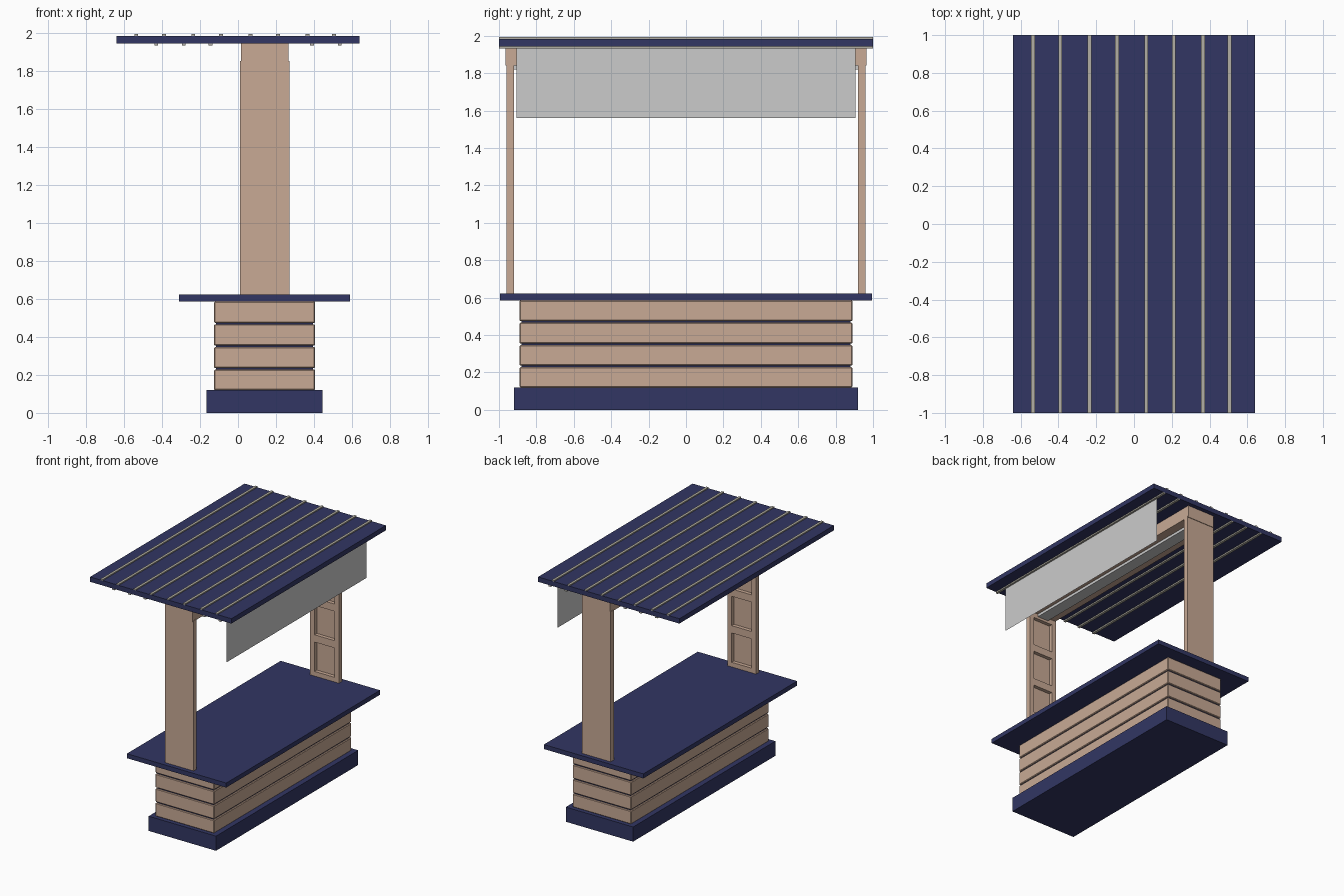
import bpy, bmesh
from mathutils import Vector

if "Cube" in bpy.data.objects:
    bpy.data.objects.remove(bpy.data.objects["Cube"])


def material(name, rgb):
    m = bpy.data.materials.new(name)
    m.diffuse_color = (*rgb, 1)
    m.use_nodes = True
    m.node_tree.nodes["Principled BSDF"].inputs["Base Color"].default_value = m.diffuse_color
    return m


NAVY = material("navy_paint", (0.032, 0.037, 0.125))
WOOD = material("light_wood", (0.58, 0.40, 0.30))
TRIM = material("pale_trim", (0.45, 0.43, 0.37))


def finish(bm, name, mat):
    bmesh.ops.recalc_face_normals(bm, faces=bm.faces)
    me = bpy.data.meshes.new(name)
    bm.to_mesh(me)
    bm.free()
    ob = bpy.data.objects.new(name, me)
    bpy.context.collection.objects.link(ob)
    if mat:
        me.materials.append(mat)
    return ob


def box_mesh(x, y, z):
    bm = bmesh.new()
    bmesh.ops.create_cube(bm, size=1)
    for v in bm.verts:
        v.co = Vector([(r[0] + r[1]) / 2 + c * (r[1] - r[0])
                       for c, r in zip(v.co, (x, y, z))])
    return bm


def box(name, x, y, z, mat=None, bevel=0):
    bm = box_mesh(x, y, z)
    if bevel:
        bmesh.ops.bevel(bm, geom=bm.edges[:], offset=bevel, segments=1,
                        affect='EDGES')
    return finish(bm, name, mat)


# Plinth, dark core seen in the grooves, and counter top
box("plinth", (-0.165, 0.445), (-0.92, 0.92), (0, 0.12), NAVY)
box("cabinet_core", (-0.115, 0.395), (-0.88, 0.88), (0.12, 0.585), NAVY)
box("counter_top", (-0.31, 0.59), (-0.995, 0.995), (0.585, 0.622), NAVY)

# Four cladding boards wrapped around the cabinet
for i, (lo, hi) in enumerate(((0.12, 0.228), (0.236, 0.346), (0.354, 0.466), (0.474, 0.585))):
    box(f"cladding_board_{i + 1}", (-0.126, 0.406), (-0.89, 0.89), (lo, hi), WOOD, 0.005)

# Posts with four recessed panels on the inner face
panels = [(0.66 + 0.3 * i, 0.90 + 0.3 * i) for i in range(4)]
for side, label in ((-1, "front"), (1, "back")):
    bm = box_mesh((0.01, 0.27), sorted((side * 0.92, side * 0.96)), (0.622, 1.85))
    cuts = [((x, 0, 0), (1, 0, 0)) for x in (0.05, 0.23)]
    cuts += [((0, 0, z), (0, 0, 1)) for p in panels for z in p]
    for co, no in cuts:
        bmesh.ops.bisect_plane(bm, geom=bm.verts[:] + bm.edges[:] + bm.faces[:],
                               plane_co=co, plane_no=no)
    inner = []
    for f in bm.faces:
        c = f.calc_center_median()
        if (abs(abs(c.y) - 0.92) < 1e-4 and 0.05 < c.x < 0.23
                and any(a < c.z < b for a, b in panels)):
            inner.append(f)
    new = bmesh.ops.extrude_discrete_faces(bm, faces=inner)["faces"]
    bmesh.ops.translate(bm, verts=list({v for f in new for v in f.verts}),
                        vec=(0, side * 0.03, 0))
    finish(bm, f"{label}_post", WOOD)

# Beam across the posts with a light box under it
box("roof_beam", (0.015, 0.265), (-0.965, 0.965), (1.842, 1.945), WOOD)
box("light_box", (0.09, 0.19), (-0.92, 0.92), (1.82, 1.842))

# Roof slab with battens above and below
box("roof", (-0.64, 0.64), (-1, 1), (1.943, 1.983), NAVY)
for i, x in enumerate((-0.535, -0.39, -0.235, -0.09, 0.065, 0.21, 0.365, 0.505)):
    box(f"top_batten_{i + 1}", (x - 0.01, x + 0.01), (-1, 1), (1.98, 1.992), TRIM)
for i, x in enumerate((-0.43, -0.285, -0.145, 0.39, 0.535)):
    box(f"under_batten_{i + 1}", (x - 0.01, x + 0.01), (-1, 1), (1.932, 1.945), TRIM)

# Thin hanging sign sheet
bm = bmesh.new()
bm.faces.new([bm.verts.new((0.53, y, z)) for y, z in
              ((-0.905, 1.56), (0.905, 1.56), (0.905, 1.943), (-0.905, 1.943))])
finish(bm, "hanging_sheet", None)
